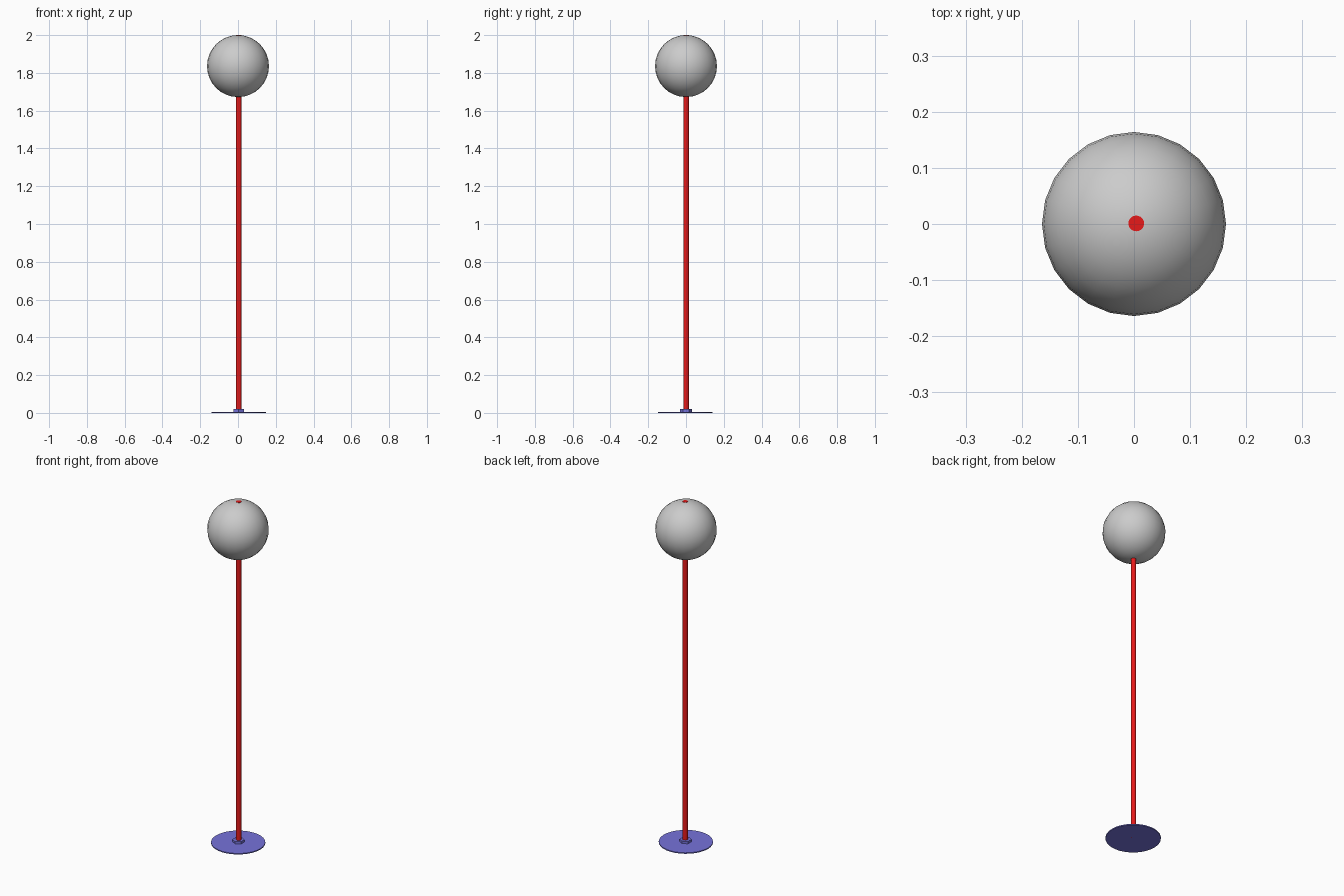
import bpy
import math

if "Cube" in bpy.data.objects:
    bpy.data.objects.remove(bpy.data.objects["Cube"])


def material(name, rgb):
    m = bpy.data.materials.new(name)
    m.diffuse_color = (*rgb, 1)
    m.use_nodes = True
    m.node_tree.nodes["Principled BSDF"].inputs["Base Color"].default_value = m.diffuse_color
    return m


def cylinder(name, radius, z0, z1, sides, xy, mat):
    bpy.ops.mesh.primitive_cylinder_add(vertices=sides, radius=radius, depth=z1 - z0,
                                        location=(*xy, (z0 + z1) / 2))
    ob = bpy.context.object
    ob.name = name
    ob.data.materials.append(mat)
    bpy.ops.object.shade_smooth_by_angle(angle=math.radians(40))
    return ob


red = material("red", (0.8, 0.01, 0.01))
blue = material("blue", (0.18, 0.17, 0.7))

# Flat round foot with a small hexagonal collar around the pole
cylinder("base_disc", 0.144, 0.0, 0.006, 32, (0.003, -0.003), blue)
cylinder("base_collar", 0.032, 0.006, 0.02, 6, (0.003, 0.0), blue)

# Slim pole running from the floor right through the ball
cylinder("pole", 0.014, 0.0, 2.0, 24, (0.004, 0.001), red)

# Ball at the top
bpy.ops.mesh.primitive_uv_sphere_add(segments=24, ring_count=16, radius=0.164,
                                     location=(0, 0, 1.836))
ball = bpy.context.object
ball.name = "ball"
bpy.ops.object.shade_smooth_by_angle(angle=math.radians(40))
